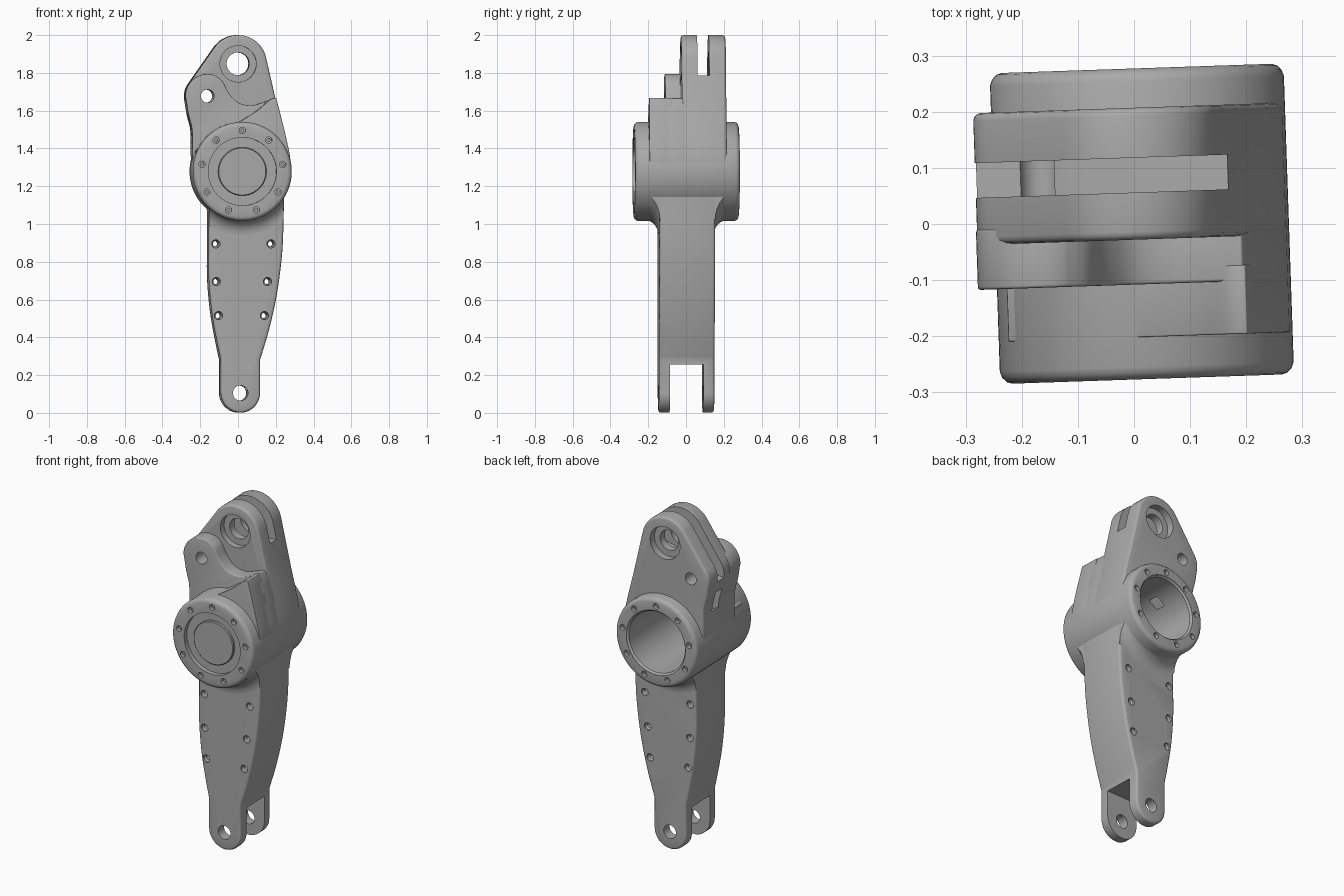
import bpy, bmesh, math
from mathutils import Matrix, Vector

cube = bpy.data.objects.get("Cube")
if cube:
    bpy.data.objects.remove(cube, do_unlink=True)

steel = bpy.data.materials.new("grey_metal")
steel.use_nodes = True
GREY = (0.4, 0.4, 0.4, 1)
steel.diffuse_color = GREY
steel.node_tree.nodes["Principled BSDF"].inputs["Base Color"].default_value = GREY

HUB = (0.014, 1.278)
EYE = (0.0, 1.848)
FOOT = (0.008, 0.105)
PIN = (-0.165, 1.677)


def arc(center, r, a0, a1, n=16):
    """Points on an arc in the XZ plane, angles in degrees."""
    angles = [math.radians(a0 + (a1 - a0) * i / n) for i in range(n + 1)]
    return [(center[0] + r * math.cos(a), center[1] + r * math.sin(a)) for a in angles]


def spline(pts, n=6):
    """Smooth open curve through the points."""
    p = [Vector(q) for q in [pts[0], *pts, pts[-1]]]
    out = []
    for i in range(1, len(p) - 2):
        a, b, c, d = p[i - 1:i + 3]
        for k in range(n):
            t = k / n
            out.append(0.5 * (2 * b + (c - a) * t + (2 * a - 5 * b + 4 * c - d) * t * t
                              + (3 * b - a - 3 * c + d) * t ** 3))
    return [tuple(v) for v in out] + [tuple(pts[-1])]


def make_object(name, bm):
    bmesh.ops.recalc_face_normals(bm, faces=bm.faces[:])
    mesh = bpy.data.meshes.new(name)
    bm.to_mesh(mesh)
    bm.free()
    mesh.materials.append(steel)
    obj = bpy.data.objects.new(name, mesh)
    bpy.context.collection.objects.link(obj)
    return obj


def activate(obj):
    bpy.ops.object.select_all(action='DESELECT')
    obj.select_set(True)
    bpy.context.view_layer.objects.active = obj


def prism(name, outline, y0, y1, bevel=0.0):
    """Extrude an XZ outline along Y, with rounded rims."""
    bm = bmesh.new()
    face = bm.faces.new([bm.verts.new((x, y0, z)) for x, z in outline])
    new = bmesh.ops.extrude_face_region(bm, geom=[face])["geom"]
    bmesh.ops.translate(bm, vec=(0, y1 - y0, 0),
                        verts=[v for v in new if isinstance(v, bmesh.types.BMVert)])
    obj = make_object(name, bm)
    if bevel:
        mod = obj.modifiers.new("round", 'BEVEL')
        mod.width, mod.segments = bevel, 3
        mod.limit_method, mod.angle_limit = 'ANGLE', math.radians(50)
        activate(obj)
        bpy.ops.object.modifier_apply(modifier=mod.name)
    return obj


def lathe(name, center, profile, steps=64):
    """Revolve (radius, y) points about a Y axis through the center."""
    bm = bmesh.new()
    rings = [[bm.verts.new((center[0] + r * math.cos(math.tau * i / steps), y,
                            center[1] + r * math.sin(math.tau * i / steps)))
              for i in range(steps)] for r, y in profile]
    for a, b in zip(rings, rings[1:]):
        for i in range(steps):
            j = (i + 1) % steps
            bm.faces.new((a[i], a[j], b[j], b[i]))
    bm.faces.new(rings[0])
    bm.faces.new(rings[-1])
    return make_object(name, bm)


def boolean(obj, other, operation='DIFFERENCE'):
    mod = obj.modifiers.new("cut", 'BOOLEAN')
    mod.operation, mod.object, mod.solver = operation, other, 'EXACT'
    activate(obj)
    bpy.ops.object.modifier_apply(modifier=mod.name)


def overlaps(a, b):
    def box(o):
        return [(min(c), max(c)) for c in zip(*(v.co for v in o.data.vertices))]
    return all(p[0] < q[1] and q[0] < p[1] for p, q in zip(box(a), box(b)))


# Lower arm with rounded foot
arm_right = spline([(0.112, 0.28), (0.16, 0.44), (0.2, 0.62), (0.225, 0.8), (0.235, 0.95), (0.24, 1.2)])
arm_left = spline([(-0.16, 1.2), (-0.16, 0.9), (-0.16, 0.72), (-0.146, 0.55), (-0.123, 0.41), (-0.096, 0.28)])
arm_outline = arc(FOOT, 0.104, 180, 360, 24) + arm_right + arm_left
arm = prism("lower_arm", arm_outline, -0.147, 0.147, 0.014)

# Flared fillet between hub and arm, trimmed to the arm width
fillet = [(0.255 + 0.08 * (1 - math.sin(a)), 0.147 + 0.08 * (1 - math.cos(a)))
          for a in [math.radians(90 * i / 8) for i in range(9)]]
flare_profile = [(r, -y) for r, y in reversed(fillet)] + fillet
flare = lathe("hub_fillet", HUB, flare_profile)
trim = prism("trim", [(x * 0.995, z) for x, z in arm_outline], -0.3, 0.3)
boolean(flare, trim, 'INTERSECT')
bpy.data.objects.remove(trim, do_unlink=True)

# Round hub with softened rims
rim = [(0.24, 0.277), (0.25, 0.274), (0.258, 0.266), (0.262, 0.255)]
hub = lathe("hub", HUB, [(r, -y) for r, y in rim] + rim[::-1], 96)

# Tall clevis plate behind, and two lower steps in front
right_side = spline([(0.208, 1.62), (0.25, 1.45), (0.272, 1.32), (0.26, 1.2)])[::-1]
left_side = spline([(-0.279, 1.66), (-0.266, 1.58), (-0.247, 1.5), (-0.245, 1.4), (-0.24, 1.25)])
base = [(-0.1, 1.1), (0.13, 1.1)]
clevis = prism("clevis_plate", base + right_side + arc(EYE, 0.152, 12, 142, 24)
               + arc(PIN, 0.115, 142, 185, 10) + left_side, -0.028, 0.207, 0.014)
wave = spline([(0.19, 1.668), (0.14, 1.648), (0.07, 1.628), (0.0, 1.642), (-0.05, 1.69),
               (-0.085, 1.755), (-0.125, 1.787)])
middle = prism("middle_step", base + right_side + wave + arc(PIN, 0.117, 80, 185, 16)
               + left_side, -0.108, 0.0, 0.012)
ramp = spline([(0.195, 1.668), (0.165, 1.66), (0.1, 1.605), (0.0, 1.54), (-0.12, 1.475), (-0.23, 1.39)])
front = prism("front_step", base + right_side + ramp + [(-0.235, 1.25)], -0.202, -0.08, 0.012)

# Cutters: slots, bores and bolt holes
cutters = [
    prism("foot_slot", [(-0.3, -0.1), (0.3, -0.1), (0.3, 0.255), (-0.3, 0.255)], -0.088, 0.088),
    prism("top_slot", spline([(0.3, 1.785), (0.17, 1.785), (0.05, 1.77), (-0.1, 1.72), (-0.2, 1.67), (-0.35, 1.64)])
          + [(-0.35, 2.1), (0.3, 2.1)], 0.056, 0.118),
    prism("side_window", [(-0.35, 1.52), (-0.06, 1.38), (-0.06, 1.48), (-0.35, 1.63)], 0.056, 0.118),
    lathe("foot_hole", FOOT, [(0.04, -0.3), (0.04, 0.3)], 32),
    lathe("pin_hole", PIN, [(0.035, -0.3), (0.035, 0.3)], 32),
    lathe("eye_bore", EYE, [(0.096, -0.1), (0.096, 0.01), (0.06, 0.01), (0.06, 0.165),
                            (0.096, 0.165), (0.096, 0.3)], 48),
    lathe("hub_bore", HUB, [(0.18, -0.21), (0.18, 0.265), (0.19, 0.275), (0.19, 0.3)]),
    lathe("front_recess", HUB, [(0.18, -0.3), (0.18, -0.25)]),
]
for z, left, right in ((0.895, -0.122, 0.17), (0.695, -0.12, 0.151), (0.515, -0.108, 0.135)):
    for x in (left, right):
        cutters.append(lathe("arm_hole", (x, z), [(0.022, -0.2), (0.022, -0.135), (0.015, -0.125),
                                                  (0.015, 0.125), (0.022, 0.135), (0.022, 0.2)], 16))
for i in range(9):
    a = math.radians(90 + 40 * i)
    c = (HUB[0] + 0.217 * math.cos(a), HUB[1] + 0.217 * math.sin(a))
    for side in (-1, 1):
        cutters.append(lathe("bolt_hole", c, [(0.017, side * 0.3), (0.017, side * 0.255),
                                              (0.008, side * 0.255), (0.008, side * 0.235)], 16))

parts = [arm, flare, hub, clevis, middle, front]
for part in parts:
    for cutter in cutters:
        if overlaps(part, cutter):
            boolean(part, cutter)
for cutter in cutters:
    bpy.data.objects.remove(cutter, do_unlink=True)

# Raised disc in the front recess
parts.append(lathe("front_disc", HUB, [(0.128, -0.23), (0.128, -0.262), (0.124, -0.266)]))

# Slight turn of the whole assembly, and smooth shading
for part in parts:
    part.data.transform(Matrix.Rotation(math.radians(1.95), 4, 'Z'))
    activate(part)
    bpy.ops.object.shade_smooth_by_angle(angle=math.radians(32))
